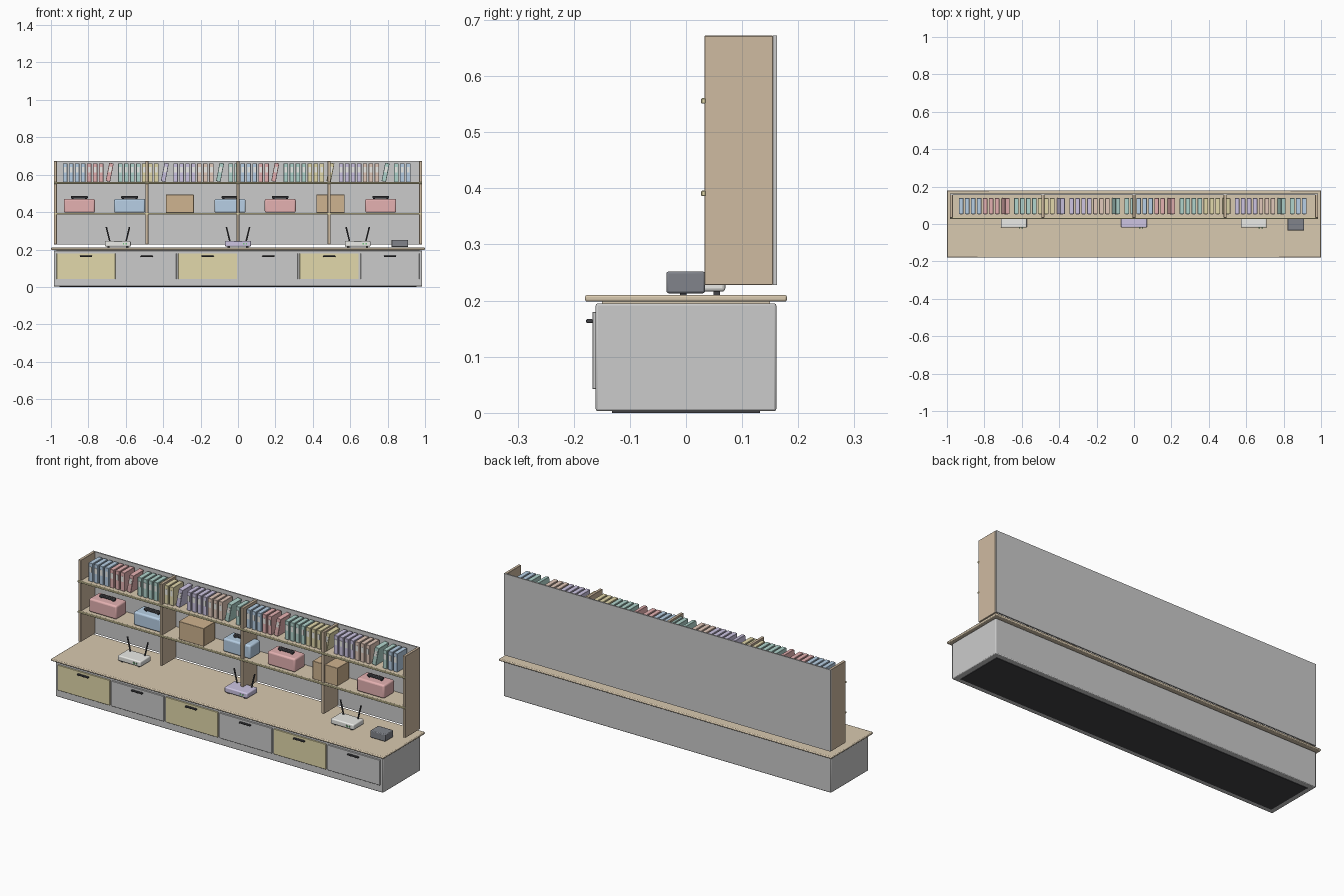
import bpy
from math import radians, sin, cos
from mathutils import Matrix, Vector

if "Cube" in bpy.data.objects:
    bpy.data.objects.remove(bpy.data.objects["Cube"])


def material(name, rgb):
    """Viewport colour from 0-255 sRGB values."""
    m = bpy.data.materials.new(name)
    m.diffuse_color = [(c / 255) ** 2.2 for c in rgb] + [1]
    m.use_nodes = True
    m.node_tree.nodes["Principled BSDF"].inputs["Base Color"].default_value = m.diffuse_color
    return m


WOOD = material("wood", (216, 200, 174))
SHELF_WOOD = material("shelf_wood", (206, 185, 160))
YELLOW = material("pale_yellow", (226, 216, 170))
DARK = material("dark", (68, 68, 72))
SLATE = material("slate", (128, 131, 138))
CARTON = material("carton", (206, 178, 142))
WHITE = material("white", (234, 234, 230))
LAVENDER = material("lavender", (204, 196, 226))
RED = material("soft_red", (228, 176, 176))
BLUE = material("soft_blue", (182, 206, 228))
GREEN = material("soft_green", (176, 212, 204))
PEACH = material("peach", (226, 200, 186))
LED = material("led_green", (120, 200, 130))


def box(name, x, y, z, mat=None, bevel=0.0, segments=1):
    """Box from (min, max) ranges, with an optional bevel."""
    bpy.ops.mesh.primitive_cube_add(size=1)
    ob = bpy.context.object
    ob.name = name
    lo, size = Vector((x[0], y[0], z[0])), Vector((x[1] - x[0], y[1] - y[0], z[1] - z[0]))
    ob.data.transform(Matrix.Diagonal((*size, 1)))
    ob.location = lo + size / 2
    if mat:
        ob.data.materials.append(mat)
    if bevel:
        mod = ob.modifiers.new("bevel", 'BEVEL')
        mod.width, mod.segments = bevel, segments
        if segments > 1:
            bpy.ops.object.shade_smooth_by_angle()
    return ob


def span(centre, width):
    return centre - width / 2, centre + width / 2


def rod(name, a, b, radius, mat):
    a, b = Vector(a), Vector(b)
    bpy.ops.mesh.primitive_cylinder_add(vertices=10, radius=radius, depth=(b - a).length)
    ob = bpy.context.object
    ob.name = name
    ob.location = (a + b) / 2
    ob.rotation_euler = (b - a).to_track_quat('Z', 'Y').to_euler()
    ob.data.materials.append(mat)
    bpy.ops.object.shade_smooth_by_angle()


# Base cabinet, plinth and counter
box("cabinet", (-.985, .985), (-.161, .161), (.003, .195), None, .004, 2)
box("plinth", (-.955, .955), (-.132, .132), (0, .03), DARK)
box("counter_core", (-.97, .97), (-.15, .15), (.19, .2), WOOD)
box("countertop", (-1, 1), (-.18, .18), (.198, .21), WOOD, .004, 2)

# Drawer fronts with handles
for i in range(6):
    cx = -.8125 + .325 * i
    box("drawer_front", span(cx, .315), (-.167, -.158), (.042, .18),
        None if i % 2 else YELLOW, .0015)
    box("drawer_handle", span(cx, .066), (-.178, -.166), (.16, .167), DARK, .002, 2)

# Shelf unit: back, uprights, shelves with front lips
box("back_panel", (-.983, .983), (.155, .162), (.228, .672))
for cx in (-.976, -.487, 0, .487, .976):
    box("upright", span(cx, .015), (.033, .155), (.228, .672), SHELF_WOOD, .001)
for z in (.386, .551):
    box("shelf", (-.975, .975), (.034, .155), (z, z + .01), WOOD)
    box("shelf_lip", (-.985, .985), (.027, .035), (z, z + .01), YELLOW, .0015)

# Binders in clusters of eight, the last of each full cluster leaning
COLOURS = dict(B=BLUE, R=RED, G=GREEN, Y=YELLOW, P=LAVENDER, O=PEACH)
CLUSTERS = ("BBBBRRRR", "GGGGYYYP", "PPPPOOOG", "GGBBBRRR", "GGGGYYYY", "PPPPOOOG", "GBB")
tilt = radians(11)
for k, cluster in enumerate(CLUSTERS):
    for j, key in enumerate(cluster):
        cx = -.924 + .295 * k + .032 * j
        leaning = j == 7
        if leaning:
            cx += .014
        z0 = .563 if leaning else .561
        cz = z0 + .05
        for name, w, y, z in (("binder", .024, (.053, .138), (z0, z0 + .1)),
                              ("binder_label", .014, (.052, .056), (z0 + .05, z0 + .08))):
            mat = COLOURS[key] if name == "binder" else WHITE
            ob = box(name, span(cx, w), y, z, mat, .001 if name == "binder" else 0)
            if leaning:
                d = ob.location.z - cz
                ob.rotation_euler.y = tilt
                ob.location.x = cx + d * sin(tilt)
                ob.location.z = cz + d * cos(tilt)

# Cases and cartons on the middle shelf
for i, mat in enumerate((RED, BLUE, CARTON, BLUE, RED, CARTON, RED)):
    cx = -.848 + .2685 * i
    if mat == CARTON:
        box("carton", span(cx, .15), (.042, .142), (.396, .493), mat, .001)
    else:
        box("case", span(cx, .166), (.047, .137), (.397, .47), mat, .009, 3)
        box("case_handle", span(cx, .09), span(.092, .018), (.474, .486), DARK, .003, 2)
        for s in (-1, 1):
            box("handle_post", span(cx + s * .036, .01), span(.092, .012), (.466, .477), DARK)

# Routers on the counter
for cx, mat in ((-.642, WHITE), (0, LAVENDER), (.64, WHITE)):
    box("router", span(cx, .138), (-.02, .07), (.216, .245), mat, .006, 3)
    for s in (-1, 1):
        rod("antenna", (cx + s * .042, .055, .238), (cx + s * .062, .055, .32), .004, DARK)
        for y in (-.005, .055):
            box("router_foot", span(cx + s * .05, .012), span(y, .012), (.209, .218), DARK)
    for dx in (.03, .045):
        box("router_light", span(cx + dx, .007), (-.024, -.018), (.227, .234), LED)

# Small dark device
box("device", (.82, .91), (-.035, .034), (.213, .252), SLATE, .004, 2)
